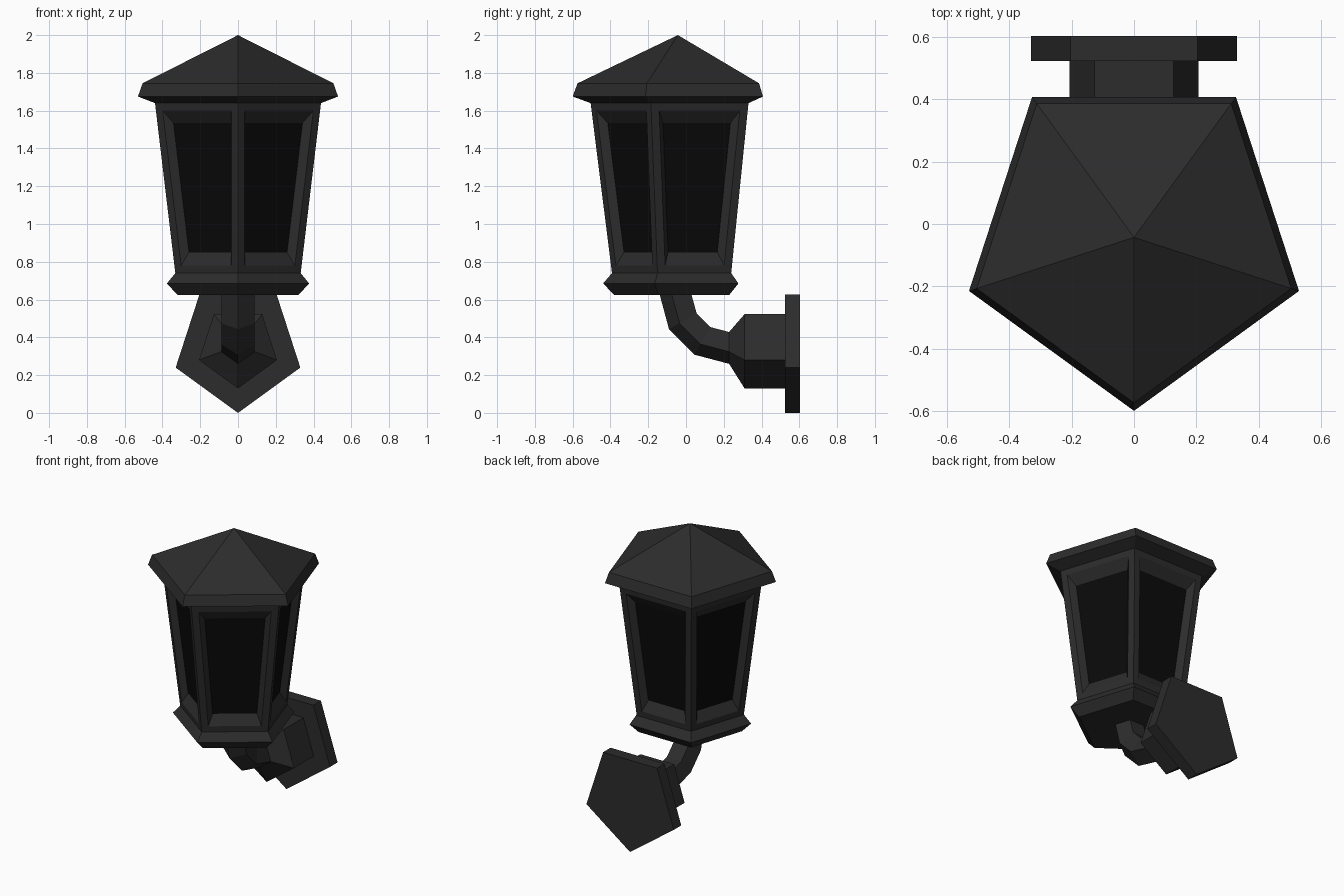
import bpy, bmesh
from math import sin, cos, pi
from mathutils import Vector

if "Cube" in bpy.data.objects:
    bpy.data.objects.remove(bpy.data.objects["Cube"])

CY = -0.043   # y of the lantern axis
PZ = 0.347    # z of the wall mount axis


def material(name, v):
    m = bpy.data.materials.new(name)
    m.diffuse_color = (v, v, v, 1)
    m.use_nodes = True
    m.node_tree.nodes["Principled BSDF"].inputs["Base Color"].default_value = m.diffuse_color
    return m


METAL = material("black_metal", 0.025)
GLASS = material("dark_glass", 0.003)


def make(name, bm, mat, closed=True):
    bmesh.ops.remove_doubles(bm, verts=bm.verts, dist=1e-5)
    if closed:
        bmesh.ops.recalc_face_normals(bm, faces=bm.faces)
    me = bpy.data.meshes.new(name)
    bm.to_mesh(me)
    bm.free()
    me.materials.append(mat)
    ob = bpy.data.objects.new(name, me)
    bpy.context.collection.objects.link(ob)
    return ob


def ring(center, point_dir, r):
    """Pentagon in the plane of x and point_dir, one corner along point_dir."""
    c, d = Vector(center), Vector(point_dir).normalized()
    return [c + d * r * cos(2 * pi * k / 5) + Vector((r * sin(2 * pi * k / 5), 0, 0))
            for k in range(5)]


def level(r, z):
    return ring((0, CY, z), (0, -1, 0), r)


def loft(name, rings, tip=None):
    bm = bmesh.new()
    vs = [[bm.verts.new(p) for p in r] for r in rings]
    for a, b in zip(vs, vs[1:]):
        for k in range(5):
            j = (k + 1) % 5
            bm.faces.new((a[k], a[j], b[j], b[k]))
    bm.faces.new(vs[0])
    if tip:
        t = bm.verts.new(tip)
        for k in range(5):
            bm.faces.new((vs[-1][k], vs[-1][(k + 1) % 5], t))
    else:
        bm.faces.new(vs[-1])
    return make(name, bm, METAL)


# roof and base collar
loft("roof", [level(0.462, 1.64), level(0.557, 1.675), level(0.531, 1.745)], (0, CY, 2))
loft("base_collar", [level(0.337, 0.625), level(0.396, 0.685), level(0.349, 0.74)])


# lantern frame with recessed, bevelled windows
def shrink(q, side, low, high, depth):
    """Inset a trapezoid (bottom-left, bottom-right, top-right, top-left)."""
    a, b, c, d = q
    u = (b - a).normalized()
    n = u.cross(d - a).normalized()
    h = c.z - b.z
    t0, t1 = low / h, 1 - high / h
    out = [a.lerp(d, t0) + u * side, b.lerp(c, t0) - u * side,
           b.lerp(c, t1) - u * side, a.lerp(d, t1) + u * side]
    return [p - n * depth for p in out]


frame, panes = bmesh.new(), bmesh.new()
lo, hi = level(0.349, 0.74), level(0.462, 1.64)
for k in range(5):
    j = (k + 1) % 5
    outer = [lo[k], lo[j], hi[j], hi[k]]
    opening = shrink(outer, 0.044, 0.04, 0.04, 0)
    pane = shrink(outer, 0.076, 0.106, 0.109, 0.04)
    for p, q in ((outer, opening), (opening, pane)):
        for i in range(4):
            m = (i + 1) % 4
            frame.faces.new([frame.verts.new(v) for v in (p[i], p[m], q[m], q[i])])
    panes.faces.new([panes.verts.new(v) for v in pane])
make("lantern_frame", frame, METAL, False)
make("window_panes", panes, GLASS, False)

# bent arm: (y, z) of the corner side and of the flat side of each section
sections = [((-0.143, 0.64), (0.024, 0.64)), ((-0.09, 0.443), (0.055, 0.525)),
            ((0.045, 0.308), (0.127, 0.453)), ((0.228, 0.26), (0.228, 0.427))]
rings = []
for v, f in sections:
    v, f = Vector((0, *v)), Vector((0, *f))
    r = 0.093
    rings.append(ring(v + (f - v).normalized() * r, v - f, r))
loft("arm", rings)


# wall mount: tapered boss and plate
def wall(r, y, z=PZ):
    return ring((0, y, z), (0, 0, -1), r)


loft("mount_boss", [wall(0.093, 0.228, 0.353), wall(0.217, 0.31), wall(0.217, 0.525)])
loft("wall_plate", [wall(0.347, 0.523), wall(0.347, 0.604)])
